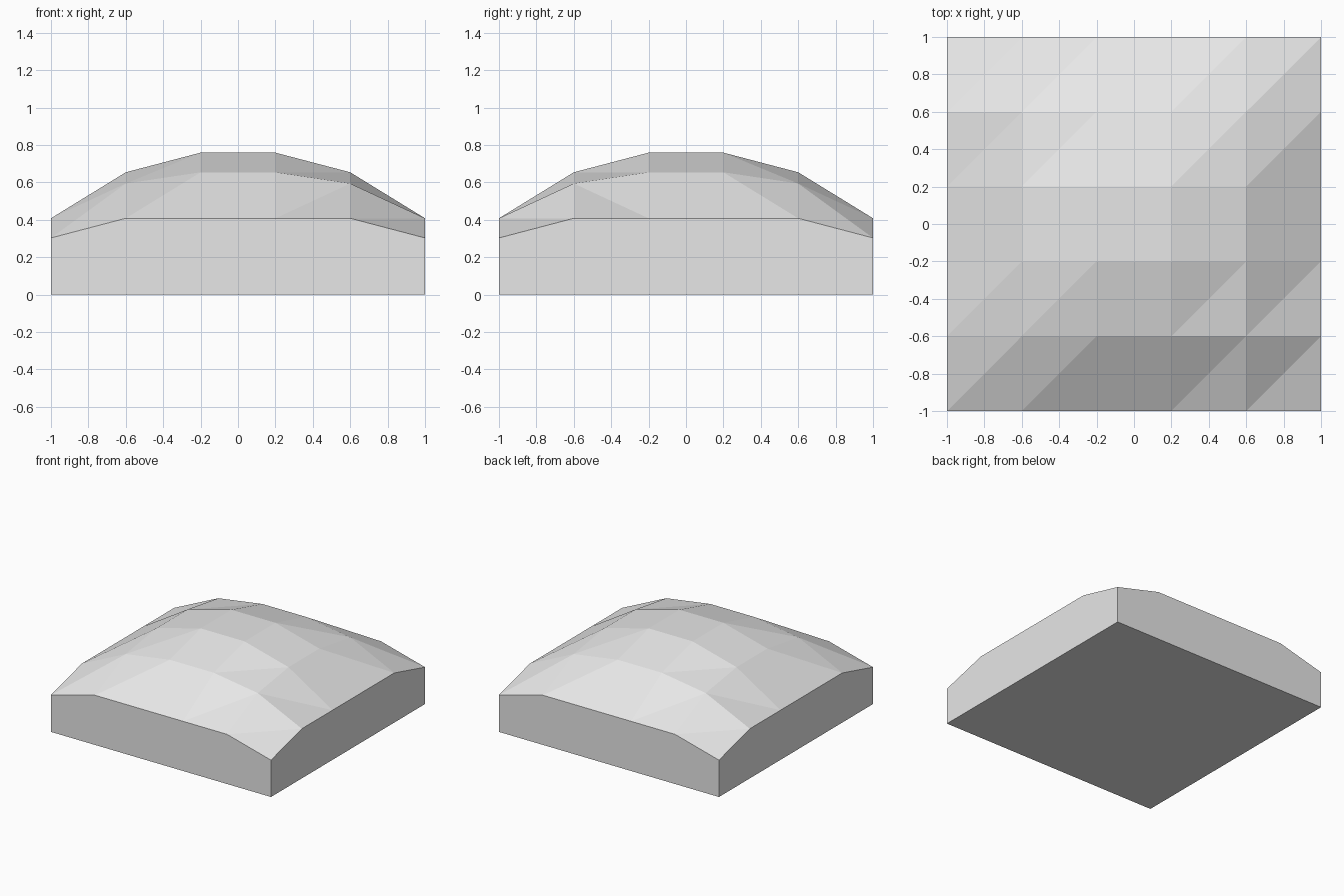
import bpy
import bmesh

default_cube = bpy.data.objects.get("Cube")
if default_cube:
    bpy.data.objects.remove(default_cube)

# Heights of one quarter of the dome, from the rim inward along x and y
HEIGHTS = ((0.303, 0.408, 0.408),
           (0.408, 0.594, 0.654),
           (0.408, 0.654, 0.759))
CELLS = 5


def ring(c):
    """Number of cells between a coordinate and the nearest rim."""
    return round((1 - abs(c)) * CELLS / 2)


# Faceted dome top
bm = bmesh.new()
bmesh.ops.create_grid(bm, x_segments=CELLS, y_segments=CELLS, size=1)
for v in bm.verts:
    v.co.z = HEIGHTS[ring(v.co.x)][ring(v.co.y)]

# Split every cell along the same diagonal
for face in list(bm.faces):
    corners = sorted(face.verts, key=lambda v: v.co.x + v.co.y)
    bmesh.utils.face_split(face, corners[0], corners[-1])

# Side walls down to the ground, and the flat underside
rim = [e for e in bm.edges if e.is_boundary]
walls = bmesh.ops.extrude_edge_only(bm, edges=rim)["geom"]
for v in walls:
    if isinstance(v, bmesh.types.BMVert):
        v.co.z = 0
base_edges = [e for e in walls if isinstance(e, bmesh.types.BMEdge) and e.is_boundary]
bmesh.ops.contextual_create(bm, geom=base_edges)
bmesh.ops.recalc_face_normals(bm, faces=bm.faces)

mesh = bpy.data.meshes.new("domed_block")
bm.to_mesh(mesh)
bm.free()
block = bpy.data.objects.new("domed_block", mesh)
bpy.context.collection.objects.link(block)

# Plain light grey
grey = bpy.data.materials.new("light_grey")
grey.use_nodes = True
colour = (0.8, 0.8, 0.8, 1)
grey.diffuse_color = colour
grey.node_tree.nodes["Principled BSDF"].inputs["Base Color"].default_value = colour
mesh.materials.append(grey)
